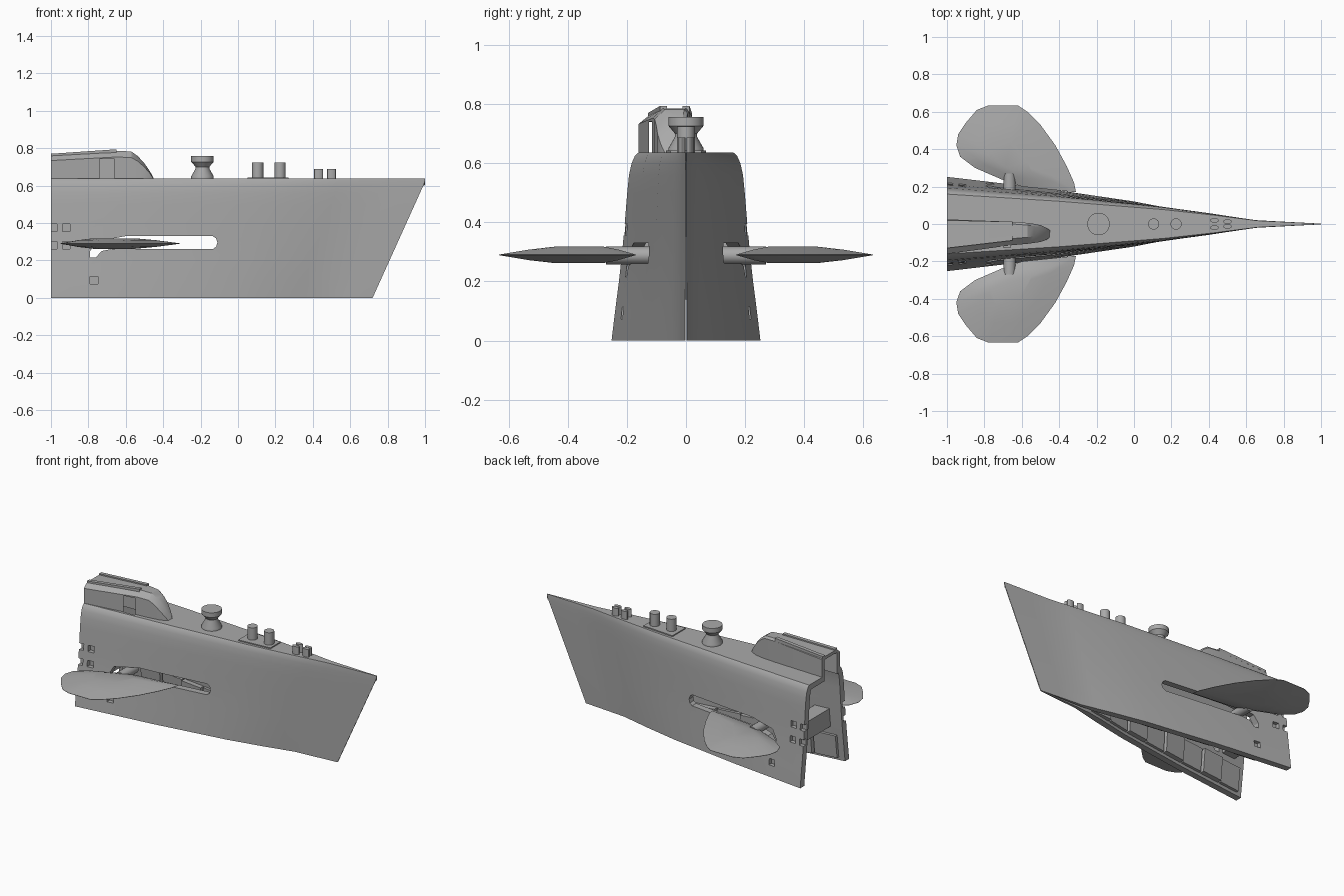
import bpy, bmesh, math
from mathutils import Vector

cube = bpy.data.objects.get("Cube")
if cube:
    bpy.data.objects.remove(cube, do_unlink=True)

grey = bpy.data.materials.new("hull grey")
grey.use_nodes = True
COLOUR = (0.4, 0.4, 0.4, 1)
grey.diffuse_color = COLOUR
grey.node_tree.nodes["Principled BSDF"].inputs["Base Color"].default_value = COLOUR


def finish(name, bm, smooth=30):
    """Turn a bmesh into a shaded object."""
    bmesh.ops.recalc_face_normals(bm, faces=bm.faces)
    mesh = bpy.data.meshes.new(name)
    bm.to_mesh(mesh)
    bm.free()
    mesh.materials.append(grey)
    obj = bpy.data.objects.new(name, mesh)
    bpy.context.collection.objects.link(obj)
    shade(obj, smooth)
    return obj


def shade(obj, angle=30):
    bpy.ops.object.select_all(action='DESELECT')
    obj.select_set(True)
    bpy.context.view_layer.objects.active = obj
    bpy.ops.object.shade_smooth_by_angle(angle=math.radians(angle))


def loft(name, rings, smooth=30):
    """Skin a row of closed rings and cap both ends."""
    bm = bmesh.new()
    rows = [[bm.verts.new(p) for p in ring] for ring in rings]
    n = len(rows[0])
    for a, b in zip(rows, rows[1:]):
        for i in range(n):
            j = (i + 1) % n
            bm.faces.new((a[i], a[j], b[j], b[i]))
    bm.faces.new(rows[0])
    bm.faces.new(rows[-1][::-1])
    return finish(name, bm, smooth)


def box(name, x0, x1, y0, y1, z0, z1):
    return loft(name, [[(x, y0, z0), (x, y1, z0), (x, y1, z1), (x, y0, z1)] for x in (x0, x1)])


def lathe(name, x, y, profile, sides=24, flat=1.0):
    """Stack of circles given as (radius, height)."""
    angles = [2 * math.pi * i / sides for i in range(sides)]
    return loft(name, [[(x + r * math.cos(a), y + r * flat * math.sin(a), z) for a in angles]
                       for r, z in profile])


def cut(obj, cutters):
    """Subtract cutters, then discard them."""
    for c in cutters:
        mod = obj.modifiers.new("cut", 'BOOLEAN')
        mod.operation, mod.solver, mod.object = 'DIFFERENCE', 'EXACT', c
        bpy.ops.object.select_all(action='DESELECT')
        obj.select_set(True)
        bpy.context.view_layer.objects.active = obj
        bpy.ops.object.modifier_apply(modifier=mod.name)
        bpy.data.objects.remove(c, do_unlink=True)
    shade(obj)


def interp(table, v):
    for (a, fa), (b, fb) in zip(table, table[1:]):
        if v <= b:
            return fa + (fb - fa) * max(0, v - a) / (b - a)
    return table[-1][1]


# Hull: side profile (height, half width) and the taper towards the stem
SIDE = [(0, .252), (.1, .24), (.2, .227), (.3, .216), (.4, .207), (.5, .199),
        (.56, .193), (.6, .184), (.625, .173), (.637, .16)]
TAPER = [(0, 1), (.3, .76), (.58, .48), (.71, .3), (.83, .11), (1, .012)]
DECK, WALL = .637, .042


def stem(z):
    return .72 + .28 * min(1, z / .62)


def half(x, z):
    return interp(SIDE, z) * interp(TAPER, (x + 1) / (stem(z) + 1))


def hull_ring(t):
    outer, inner = [], []
    for z, w in SIDE:
        x = -1 + t * (stem(z) + 1)
        y = w * interp(TAPER, t)
        outer.append((x, y, z))
        inner.append((x, max(y - WALL, y * .3), min(z, DECK - .035 + .001 * z)))
    ring = outer + [(x, -y, z) for x, y, z in outer[::-1]]
    return ring + [(x, -y, z) for x, y, z in inner] + inner[::-1]


hull = loft("hull", [hull_ring(t) for t in (0, .15, .3, .45, .58, .65, .71, .77, .83, .91, 1)])

# Long slot through both flanks for the diving planes
SLOT = [(-.135, .33), (-.117, .317), (-.11, .295), (-.117, .273), (-.135, .26),
        (-.68, .26), (-.73, .25), (-.76, .215), (-.79, .215), (-.79, .25),
        (-.76, .3), (-.6, .33)]
cutters = [loft("slot_cutter", [[(x, y, z) for x, z in SLOT] for y in (-.5, .5)])]

# Square recesses and the opening under the deckhouse
for x, z in ((-.99, .375), (-.918, .375), (-.99, .28), (-.918, .28), (-.77, .093)):
    for s in (-1, 1):
        y = s * half(x, z)
        cutters.append(box("recess_cutter", x - .021, x + .021, y - .025, y + .025, z - .02, z + .02))
cutters.append(box("deck_cutter", -1.1, -.66, -.125, .0, .55, .7))
cut(hull, cutters)

# Deckhouse, offset to the right: station x, right y, left y, roof height
HOUSE = [(-1, -.16, .025, .762), (-.65, -.113, .012, .786), (-.57, -.106, .006, .782),
         (-.535, -.101, .001, .757), (-.5, -.096, -.006, .718), (-.47, -.085, -.02, .675),
         (-.448, -.07, -.035, .634)]
rings = []
for x, r, l, top in HOUSE:
    slope = .03 * (top - .62) / .15
    rings.append([(x, r, .62), (x, r, max(.622, top - slope)), (x, r + .035, top),
                  (x, l - .012, top), (x, l, top - slope * .4), (x, l, .62)])
house = loft("deckhouse", rings, 25)
cut(house, [box("house_cutter", -1.1, -.66, -.125, .0, .5, .742)])

# Low rails on the deckhouse roof
for name, y0, y1 in (("right_roof_rail", -.125, -.088), ("left_roof_rail", 0, -.012)):
    loft(name, [[(x, y, z), (x, y + .024, z), (x, y + .024, z + .03), (x, y, z + .03)]
                for x, y, z in ((-1, y0 - .004, .74), (-.65, y1, .764))])

# Capstan and bollards on the foredeck
lathe("capstan", -.19, 0, [(.06, .63), (.06, .65), (.037, .69), (.037, .7), (.058, .725),
                           (.06, .727), (.06, .757)], 32)
loft("bollard_plate", [[(x, s * half(x, DECK) * .8, z) for s, z in
                        ((-1, .63), (1, .63), (1, .644), (-1, .644))] for x in (.05, .27)])
for x in (.105, .225):
    lathe("bollard", x, 0, [(.03, .63), (.03, .724)])
for x, y in ((.43, .019), (.5, .013)):
    for s in (-1, 1):
        lathe("small_bollard", x, s * y, [(.024, .63), (.024, .688)], 16, .5)

# Diving planes: lens-shaped blades on stub shafts
BLADE = [(-.31, .17), (-.32, .22), (-.36, .31), (-.42, .42), (-.5, .53), (-.57, .6),
         (-.62, .633), (-.78, .633), (-.84, .61), (-.9, .54), (-.94, .48), (-.95, .42),
         (-.93, .36), (-.85, .3), (-.7, .235), (-.6, .2)]
centre = Vector((-.68, .34))
for s, side in ((1, "left"), (-1, "right")):
    rings = []
    for k, z in ((.35, .262), (.65, .272), (1, .289), (1, .291), (.65, .308), (.35, .318)):
        pts = [centre + (Vector(p) - centre) * k for p in BLADE]
        rings.append([(p.x, s * p.y, z) for p in pts])
    loft(side + "_diving_plane", rings, 40)
    ring = [(.032 * math.cos(a), .03 * math.sin(a)) for a in (math.pi * i / 8 for i in range(16))]
    loft(side + "_plane_shaft", [[(-.665 + u, s * y, .288 + v) for u, v in ring] for y in (.12, .27)])

    # Stepped lining panels along the inside of the keel
    for i in range(8):
        x0 = -.96 + i * .16
        depth = .018 + .014 * (i % 2)
        rings = []
        for x in (x0, x0 + .15):
            ring = []
            for z, d in ((.02, 0), (.17, 0), (.17, 1), (.02, 1)):
                w = half(x, z)
                inner = max(w - WALL, w * .3)
                ring.append((x, s * (max(inner - depth, inner * .4) if d else inner + .006), z))
            rings.append(ring)
        loft(side + "_lining_panel", rings)

# Cross beam inside the open rear
box("cross_beam", -.92, -.82, -.18, .18, .22, .34)
